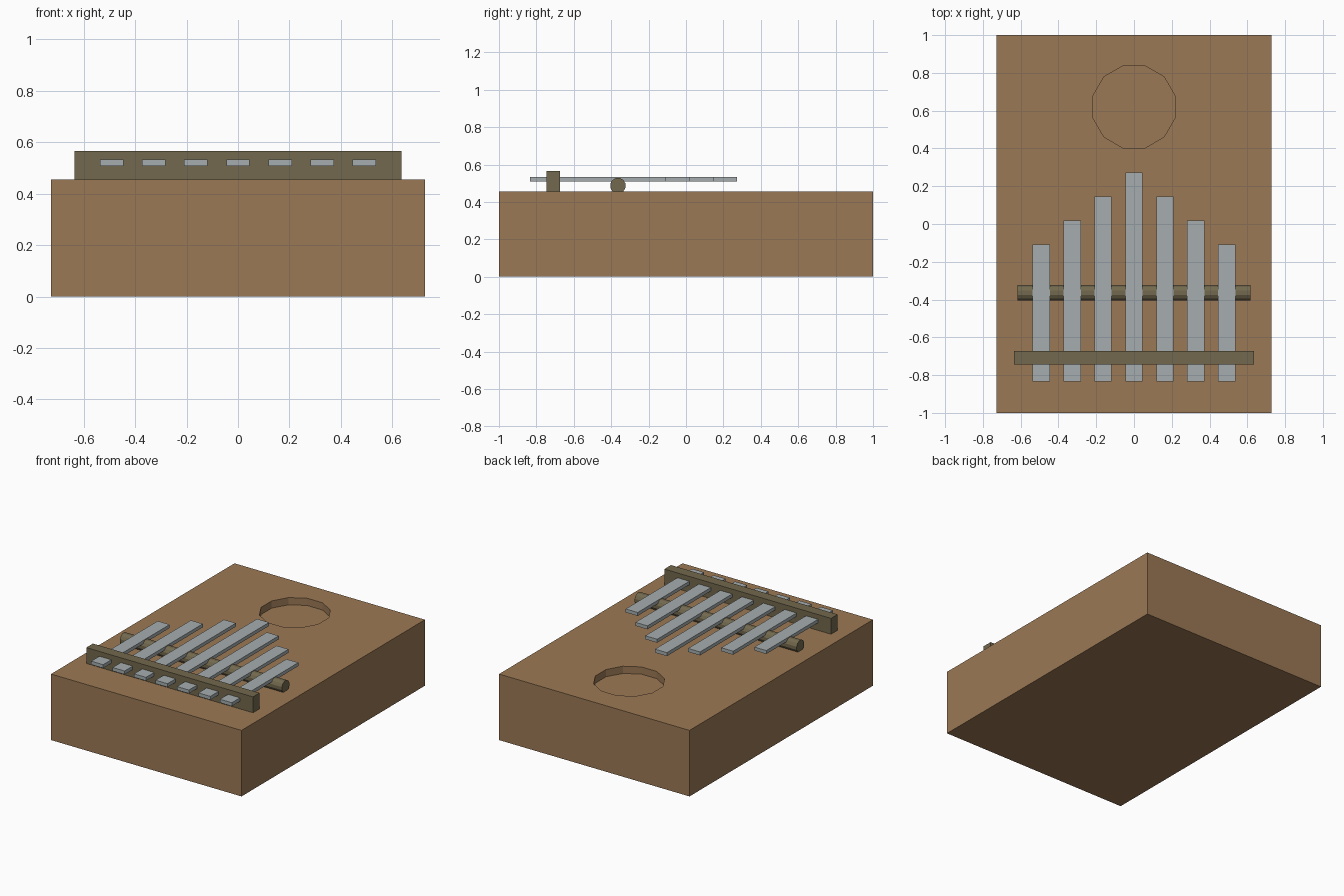
import bpy, bmesh, math
from mathutils import Matrix

if "Cube" in bpy.data.objects:
    bpy.data.objects.remove(bpy.data.objects["Cube"])


def material(name, rgb):
    m = bpy.data.materials.new(name)
    m.diffuse_color = (*rgb, 1)
    m.use_nodes = True
    m.node_tree.nodes["Principled BSDF"].inputs["Base Color"].default_value = m.diffuse_color
    return m


wood = material("wood", (0.33, 0.19, 0.09))
dark = material("dark_wood", (0.17, 0.14, 0.075))
metal = material("metal", (0.38, 0.42, 0.43))


def finish(name, bm, mat):
    mesh = bpy.data.meshes.new(name)
    bm.to_mesh(mesh)
    bm.free()
    obj = bpy.data.objects.new(name, mesh)
    bpy.context.collection.objects.link(obj)
    if mat:
        mesh.materials.append(mat)
    return obj


def box(name, x, y, z, mat):
    bm = bmesh.new()
    size = [b - a for a, b in (x, y, z)]
    mid = [(a + b) / 2 for a, b in (x, y, z)]
    bmesh.ops.create_cube(bm, size=1, matrix=Matrix.Translation(mid) @ Matrix.Diagonal((*size, 1)))
    return finish(name, bm, mat)


def cylinder(name, radius, length, sides, matrix, mat):
    bm = bmesh.new()
    bmesh.ops.create_cone(bm, cap_ends=True, segments=sides, radius1=radius, radius2=radius,
                          depth=length, matrix=matrix)
    return finish(name, bm, mat)


TOP = 0.4555

# Sound box with a shallow round sound hole
body = box("sound_box", (-0.727, 0.727), (-1, 1), (0, TOP), wood)
cutter = cylinder("hole_cutter", 0.225, 0.1, 12,
                  Matrix.Translation((0, 0.62, TOP)) @ Matrix.Rotation(math.radians(15), 4, 'Z'), wood)
cutter.hide_render = True
cutter.hide_viewport = True
cut = body.modifiers.new("sound_hole", 'BOOLEAN')
cut.operation = 'DIFFERENCE'
cut.solver = 'EXACT'
cut.object = cutter

# Clamp bar and round bridge rod
box("clamp_bar", (-0.636, 0.636), (-0.745, -0.673), (TOP, 0.565), dark)
cylinder("bridge_rod", 0.042, 1.236, 12,
         Matrix.Translation((0, -0.364, 0.487)) @ Matrix.Rotation(math.pi / 2, 4, 'Y')
         @ Matrix.Rotation(math.radians(15), 4, 'Z'), dark)

# Seven metal tines, longest in the middle
for i in range(-3, 4):
    x = i * 0.1637
    box(f"tine_{i + 4}", (x - 0.0455, x + 0.0455), (-0.834, 0.273 - abs(i) * 0.1273),
        (0.508, 0.532), metal)
